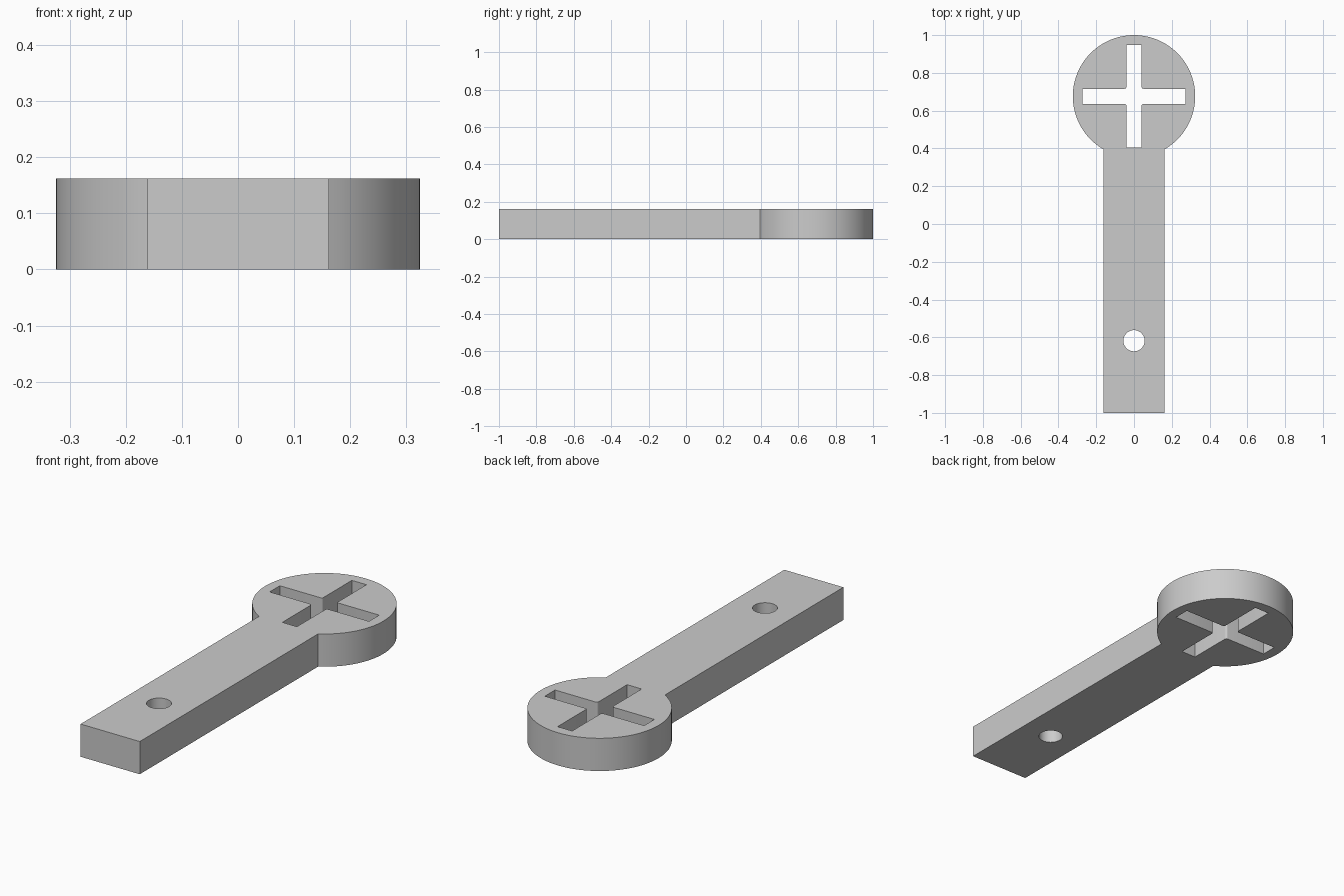
import bpy, bmesh
from math import sin, cos, pi, asin

old = bpy.data.objects.get("Cube")
if old:
    bpy.data.objects.remove(old)

THICK = 0.162
HEAD_R, HEAD_Y = 0.324, 0.676
HALF_W = 0.162
HOLE_R, HOLE_Y = 0.056, -0.618
SLOT_LEN, SLOT_HALF, FILLET = 0.272, 0.04, 0.01


def arc(cx, cy, r, a0, a1, n):
    """Points along an arc, both ends included."""
    return [(cx + r * cos(a0 + (a1 - a0) * i / n),
             cy + r * sin(a0 + (a1 - a0) * i / n)) for i in range(n + 1)]


# Outline: round head running into a straight handle
neck = asin(HALF_W / HEAD_R)
outline = arc(0, HEAD_Y, HEAD_R, -pi / 2 + neck, 1.5 * pi - neck, 80)
outline += [(-HALF_W, -1), (HALF_W, -1)]

# Hanging hole near the handle's end
hole = arc(0, HOLE_Y, HOLE_R, 0, 2 * pi, 48)[:-1]

# Cross slot: one arm end and one filleted inner corner, turned four times
c = SLOT_HALF + FILLET
quarter = [(SLOT_LEN, -SLOT_HALF), (SLOT_LEN, SLOT_HALF)]
quarter += arc(c, c, FILLET, 1.5 * pi, pi, 4)
cross = []
for k in range(4):
    for x, y in quarter:
        for _ in range(k):
            x, y = -y, x
        cross.append((x, y + HEAD_Y))

# Filled, extruded profile with both openings
curve = bpy.data.curves.new("tool_body", 'CURVE')
curve.dimensions = '2D'
curve.fill_mode = 'BOTH'
curve.extrude = THICK / 2
for loop in (outline, hole, cross):
    spline = curve.splines.new('POLY')
    spline.points.add(len(loop) - 1)
    for point, (x, y) in zip(spline.points, loop):
        point.co = (x, y, 0, 1)
    spline.use_cyclic_u = True
body = bpy.data.objects.new("tool_body", curve)
bpy.context.collection.objects.link(body)
bpy.ops.object.select_all(action='DESELECT')
body.select_set(True)
bpy.context.view_layer.objects.active = body
bpy.ops.object.convert(target='MESH')
body = bpy.context.object

# Weld the caps to the walls and stand the part on the ground
bm = bmesh.new()
bm.from_mesh(body.data)
bmesh.ops.remove_doubles(bm, verts=bm.verts, dist=0.0001)
bmesh.ops.translate(bm, verts=bm.verts, vec=(0, 0, THICK / 2))
bmesh.ops.recalc_face_normals(bm, faces=bm.faces)
bm.to_mesh(body.data)
bm.free()
bpy.ops.object.shade_smooth_by_angle(angle=pi / 6)

# Plain grey material
grey = bpy.data.materials.new("plain grey")
grey.use_nodes = True
colour = (0.6, 0.6, 0.6, 1)
grey.diffuse_color = colour
grey.node_tree.nodes["Principled BSDF"].inputs["Base Color"].default_value = colour
body.data.materials.clear()
body.data.materials.append(grey)
